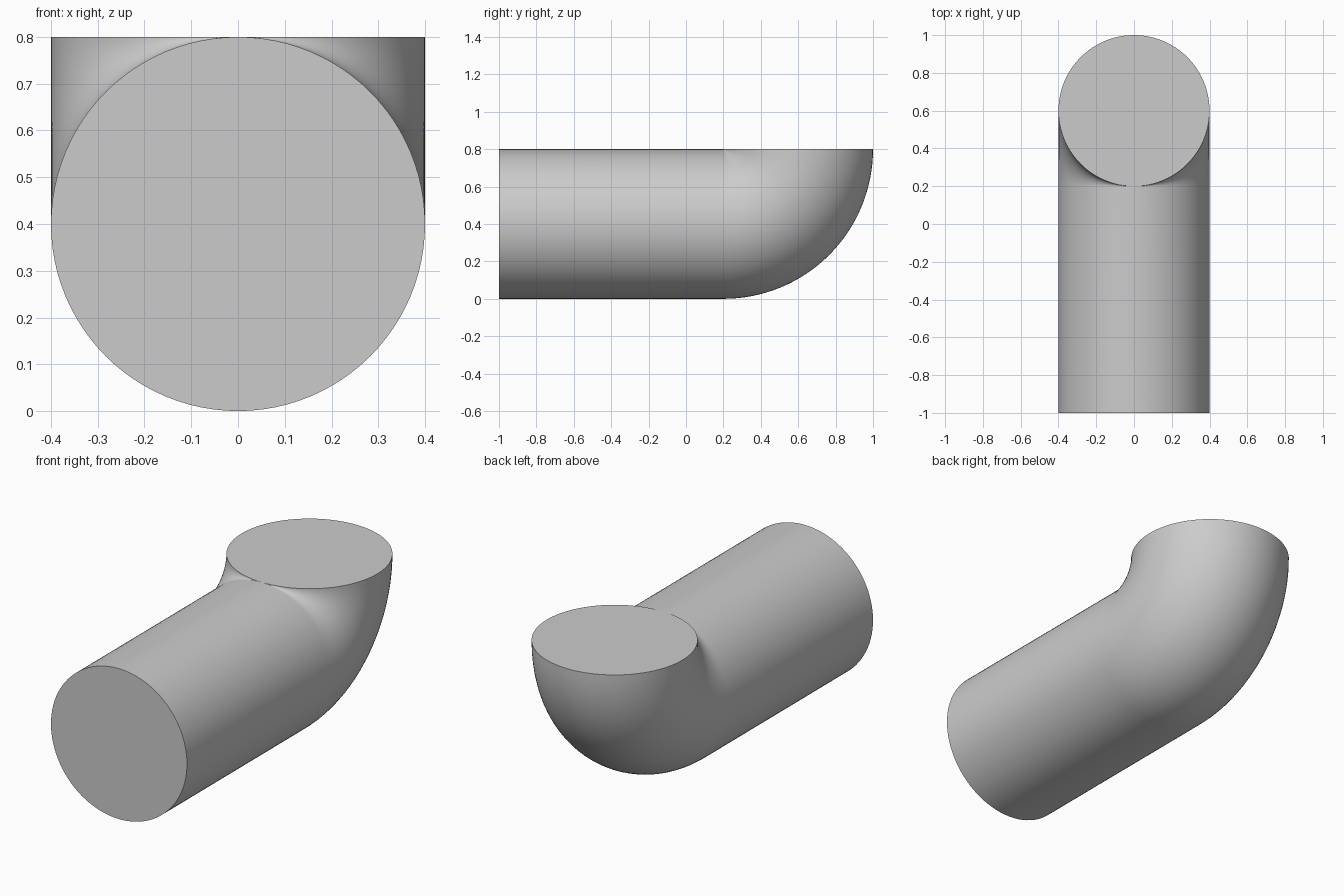
import bpy, bmesh, math
from mathutils import Matrix, Vector

if "Cube" in bpy.data.objects:
    bpy.data.objects.remove(bpy.data.objects["Cube"], do_unlink=True)

RADIUS = 0.4
SIDES = 96
BEND_STEPS = 32
PIVOT = Vector((0, 0.2, 0.8))   # bend axis touches the inside wall of the pipe

grey = bpy.data.materials.new("plain grey")
grey.use_nodes = True
colour = (0.6, 0.6, 0.6, 1)
grey.diffuse_color = colour
grey.node_tree.nodes["Principled BSDF"].inputs["Base Color"].default_value = colour

bm = bmesh.new()


def ring(matrix):
    """Circular cross-section, facing the front before the matrix is applied."""
    pts = (Vector((RADIUS * math.sin(a), 0, RADIUS * math.cos(a)))
           for a in (2 * math.pi * i / SIDES for i in range(SIDES)))
    return [bm.verts.new(matrix @ p) for p in pts]


# Straight run, then a quarter turn upwards
rings = [ring(Matrix.Translation((0, -1, RADIUS)))]
for s in range(BEND_STEPS + 1):
    turn = Matrix.Rotation(math.pi / 2 * s / BEND_STEPS, 4, 'X')
    rings.append(ring(Matrix.Translation(PIVOT) @ turn
                      @ Matrix.Translation((0, 0, -RADIUS))))

# Pipe wall
for a, b in zip(rings, rings[1:]):
    for i in range(SIDES):
        j = (i + 1) % SIDES
        bm.faces.new((a[i], a[j], b[j], b[i]))

# Flat end caps
bm.faces.new(rings[0])
bm.faces.new(rings[-1])

# Merge the inside of the bend, which pinches to a point
bmesh.ops.remove_doubles(bm, verts=bm.verts, dist=1e-5)
bmesh.ops.recalc_face_normals(bm, faces=bm.faces)

mesh = bpy.data.meshes.new("elbow_pipe")
bm.to_mesh(mesh)
bm.free()
mesh.materials.append(grey)
pipe = bpy.data.objects.new("elbow_pipe", mesh)
bpy.context.collection.objects.link(pipe)

bpy.ops.object.select_all(action='DESELECT')
pipe.select_set(True)
bpy.context.view_layer.objects.active = pipe
bpy.ops.object.shade_smooth_by_angle(angle=math.radians(35))
